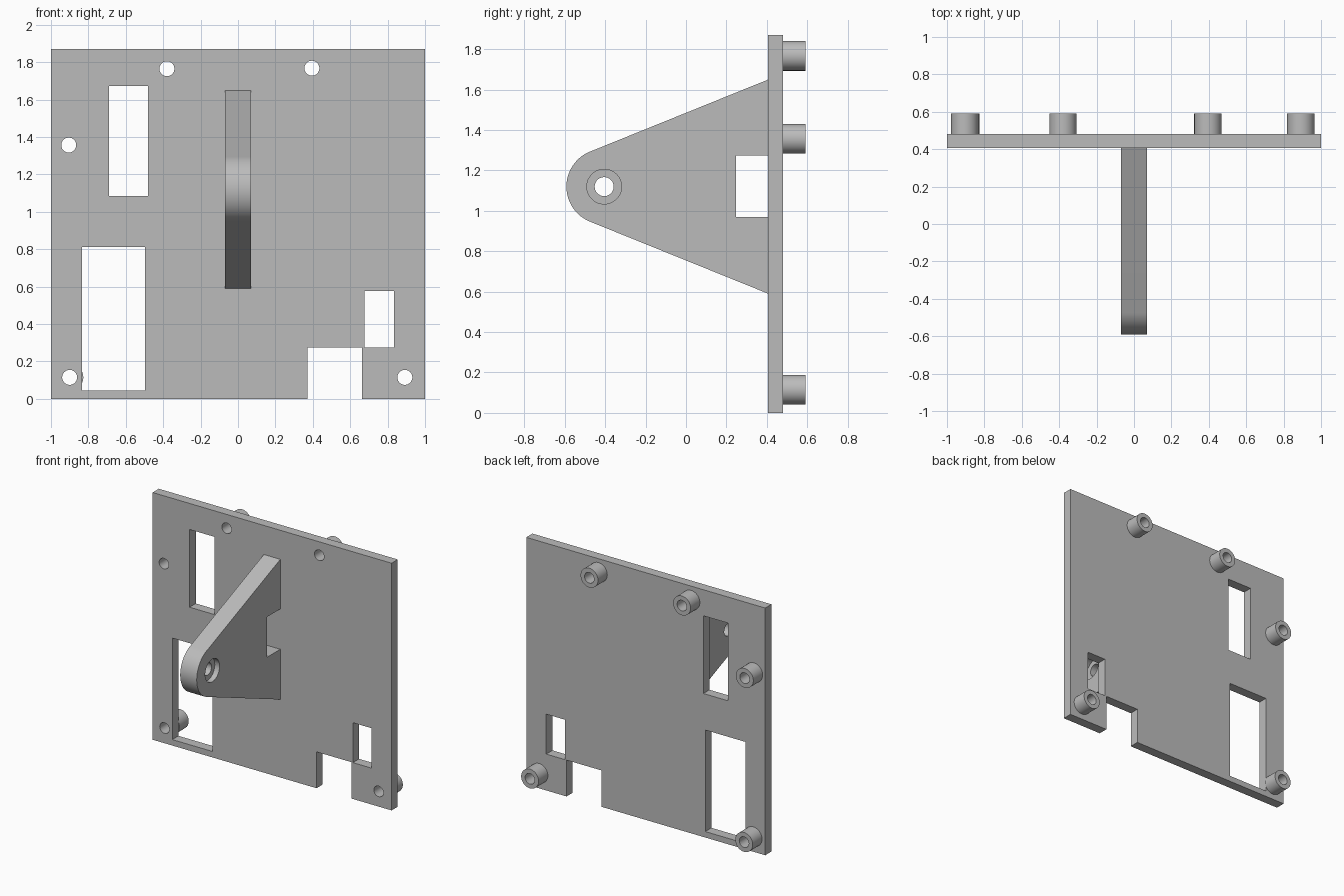
import bpy, bmesh, math

if "Cube" in bpy.data.objects:
    bpy.data.objects.remove(bpy.data.objects["Cube"], do_unlink=True)

grey = bpy.data.materials.new("plain grey")
grey.use_nodes = True
GREY = (0.5, 0.5, 0.5, 1)
grey.diffuse_color = GREY
grey.node_tree.nodes["Principled BSDF"].inputs["Base Color"].default_value = GREY


def rect(a0, a1, z0, z1):
    return [(a0, z0), (a1, z0), (a1, z1), (a0, z1)]


def arc(a, z, r, start=0, end=360, n=48):
    steps = n if end - start == 360 else n + 1
    angles = [math.radians(start + (end - start) * i / n) for i in range(steps)]
    return [(a + r * math.cos(t), z + r * math.sin(t)) for t in angles]


def prism(name, outlines, axis, lo, hi):
    """Extrude flat outlines along x or y, into one object."""
    bm = bmesh.new()
    for pts in outlines:
        place = (lambda p: (lo, p[0], p[1])) if axis == "x" else (lambda p: (p[0], lo, p[1]))
        face = bm.faces.new([bm.verts.new(place(p)) for p in pts])
        moved = bmesh.ops.extrude_face_region(bm, geom=[face])["geom"]
        step = (hi - lo, 0, 0) if axis == "x" else (0, hi - lo, 0)
        bmesh.ops.translate(bm, vec=step, verts=[v for v in moved if isinstance(v, bmesh.types.BMVert)])
    bmesh.ops.recalc_face_normals(bm, faces=bm.faces)
    mesh = bpy.data.meshes.new(name)
    bm.to_mesh(mesh)
    bm.free()
    mesh.materials.append(grey)
    obj = bpy.data.objects.new(name, mesh)
    bpy.context.collection.objects.link(obj)
    return obj


def activate(obj):
    bpy.ops.object.select_all(action="DESELECT")
    obj.select_set(True)
    bpy.context.view_layer.objects.active = obj


def cut(obj, cutter):
    cutter.hide_render = True
    mod = obj.modifiers.new("cut", "BOOLEAN")
    mod.operation, mod.solver, mod.object = "DIFFERENCE", "EXACT", cutter
    activate(obj)
    bpy.ops.object.modifier_apply(modifier=mod.name)
    bpy.data.objects.remove(cutter, do_unlink=True)


def smooth(obj):
    activate(obj)
    bpy.ops.object.shade_smooth_by_angle(angle=math.radians(30))


FRONT, BACK, REAR = 0.407, 0.481, 0.592
mounts = [(-0.38, 1.765), (0.395, 1.768), (-0.905, 1.357), (-0.9, 0.115), (0.892, 0.115)]

# Upright plate with windows, bottom notch and mounting holes
plate = prism("back_plate", [rect(-1, 1, 0, 1.87)], "y", FRONT, BACK)
openings = [
    rect(-0.69, -0.482, 1.085, 1.673),
    rect(-0.835, -0.498, 0.045, 0.813),
    rect(0.372, 0.663, -0.1, 0.275),
    rect(0.677, 0.833, 0.275, 0.577),
] + [arc(x, z, 0.04) for x, z in mounts]
cut(plate, prism("plate_cutter", openings, "y", FRONT - 0.1, BACK + 0.1))
smooth(plate)

# Hollow standoffs behind the mounting holes
for i, (x, z) in enumerate(mounts):
    post = prism(f"standoff_{i + 1}", [arc(x, z, 0.073)], "y", BACK, REAR)
    cut(post, prism("bore_cutter", [arc(x, z, 0.04)], "y", BACK - 0.1, REAR + 0.1))
    smooth(post)

# Triangular arm with a rounded nose
PIVOT_Y, PIVOT_Z, HALF = -0.405, 1.12, 0.069
outline = [(FRONT, 0.59), (FRONT, 1.65)] + arc(PIVOT_Y, PIVOT_Z, 0.187, 111.5, 248.5)
arm = prism("pivot_arm", [outline], "x", -HALF, HALF)

# Cable slot, pivot hole and counterbore on the left side
slot_and_hole = [rect(0.248, FRONT + 0.1, 0.97, 1.275), arc(PIVOT_Y, PIVOT_Z, 0.047)]
cut(arm, prism("slot_cutter", slot_and_hole, "x", -0.2, 0.2))
cut(arm, prism("counterbore_cutter", [arc(PIVOT_Y, PIVOT_Z, 0.086)], "x", HALF - 0.04, 0.2))
smooth(arm)
